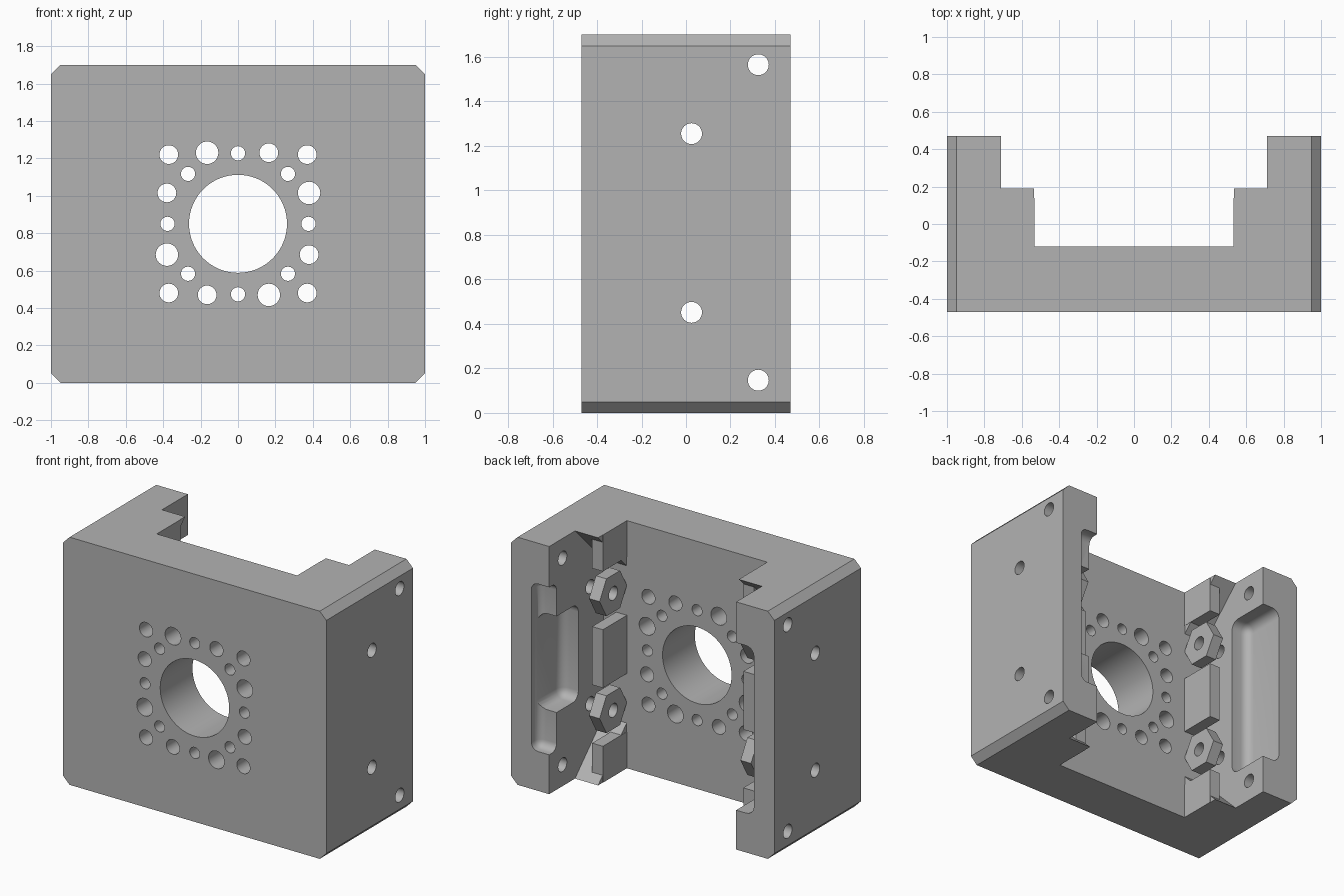
import bpy, bmesh, math
from mathutils import Matrix, Vector

cube = bpy.data.objects.get("Cube")
if cube:
    bpy.data.objects.remove(cube, do_unlink=True)

grey = bpy.data.materials.new("machined grey")
grey.use_nodes = True
grey.diffuse_color = (0.45, 0.45, 0.45, 1)
grey.node_tree.nodes["Principled BSDF"].inputs["Base Color"].default_value = (0.45, 0.45, 0.45, 1)


def finish(name, bm):
    bmesh.ops.recalc_face_normals(bm, faces=bm.faces)
    mesh = bpy.data.meshes.new(name)
    bm.to_mesh(mesh)
    bm.free()
    mesh.materials.append(grey)
    obj = bpy.data.objects.new(name, mesh)
    bpy.context.collection.objects.link(obj)
    return obj


def prism(name, points, axis, start, end, bevel=0):
    """Extrude a 2D outline along x ('X': points are y,z) or z ('Z': points are x,y)."""
    bm = bmesh.new()
    along = Vector((1, 0, 0)) if axis == 'X' else Vector((0, 0, 1))
    verts = [bm.verts.new((start, a, b) if axis == 'X' else (a, b, start)) for a, b in points]
    face = bm.faces.new(verts)
    out = bmesh.ops.extrude_face_region(bm, geom=[face])
    moved = [g for g in out["geom"] if isinstance(g, bmesh.types.BMVert)]
    bmesh.ops.translate(bm, verts=moved, vec=along * (end - start))
    if bevel:
        bmesh.ops.recalc_face_normals(bm, faces=bm.faces)
        bmesh.ops.bevel(bm, geom=bm.edges[:], offset=bevel, segments=5, profile=0.5, affect='EDGES')
    return finish(name, bm)


def rect(y0, y1, z0, z1):
    return [(y0, z0), (y1, z0), (y1, z1), (y0, z1)]


def drill(axis, centre, radius, depth, segments=32):
    bm = bmesh.new()
    turn = Matrix.Rotation(math.pi / 2, 4, 'Y' if axis == 'X' else 'X')
    bmesh.ops.create_cone(bm, cap_ends=True, segments=segments, radius1=radius, radius2=radius,
                          depth=depth, matrix=Matrix.Translation(centre) @ turn)
    return finish("drill", bm)


def cut(obj, cutters):
    for cutter in cutters:
        cutter.hide_render = True
        mod = obj.modifiers.new("cut", 'BOOLEAN')
        mod.operation, mod.solver, mod.object = 'DIFFERENCE', 'EXACT', cutter
    bpy.context.view_layer.update()
    graph = bpy.context.evaluated_depsgraph_get()
    mesh = bpy.data.meshes.new_from_object(obj.evaluated_get(graph))
    obj.modifiers.clear()
    obj.data = mesh
    for cutter in cutters:
        bpy.data.objects.remove(cutter, do_unlink=True)


def smooth(obj):
    bpy.ops.object.select_all(action='DESELECT')
    obj.select_set(True)
    bpy.context.view_layer.objects.active = obj
    bpy.ops.object.shade_smooth_by_angle(angle=math.radians(30))


HEIGHT, MID, BACK = 1.7, 0.85, 0.47
WALL, FLANGE, INNER, PAD = -0.12, 0.71, 0.535, 0.615

# U-shaped bracket body
half = [(1, -BACK), (1, BACK), (FLANGE, BACK), (FLANGE, 0.19), (INNER, 0.19), (INNER, WALL)]
body = prism("bracket_body", half + [(-x, y) for x, y in reversed(half)], 'Z', 0, HEIGHT)
cutters = []

# Chamfered long corners
for sx in (1, -1):
    for z, s in ((0, 1), (HEIGHT, -1)):
        bm = bmesh.new()
        bmesh.ops.create_cube(bm, size=1, matrix=Matrix.Translation((sx, 0, z))
                              @ Matrix.Rotation(math.pi / 4, 4, 'Y')
                              @ Matrix.Diagonal((0.0707, 2, 0.0707, 1)))
        cutters.append(finish("chamfer", bm))

# Inner recess with sloping ends on both side walls
recess = [(0.24, -0.05), (0.3, -0.05), (0.3, 1.75), (0.24, 1.75), (WALL, 1.39), (WALL, 0.31)]
for sx in (1, -1):
    cutters.append(prism("recess", recess, 'X', sx * 0.45, sx * FLANGE))

# Rounded pockets in the rear flanges
cutters.append(prism("pocket", rect(0.153, 0.7, 0.27, 1.42), 'X', -0.45, -0.845, 0.06))
cutters.append(prism("pocket", rect(0.39, 0.7, 0.27, 1.42), 'X', 0.45, 0.845, 0.05))
cutters.append(prism("pocket", rect(0.153, 0.7, 0.53, 1.19), 'X', 0.45, 0.84, 0.06))

# Central bore and the hole pattern, repeated each quarter turn
front_y = -0.3
cutters.append(drill('Y', (0, front_y, MID), 0.262, 0.8, 64))
pattern = [(0.37, 0.37, 0.05), (0, 0.377, 0.038), (0.267, 0.267, 0.038),
           (-0.165, 0.38, 0.06), (0.165, 0.38, 0.05)]
for quarter in range(4):
    c, s = math.cos(quarter * math.pi / 2), math.sin(quarter * math.pi / 2)
    for x, z, r in pattern:
        cutters.append(drill('Y', (c * x - s * z, front_y, MID + s * x + c * z), r, 0.8))

# Side bolt holes
NUT_Y, NUT_Z = 0.025, (0.452, 1.255)
for y, z in [(0.325, 0.147), (0.325, 1.565)] + [(NUT_Y, z) for z in NUT_Z]:
    cutters.append(drill('X', (0, y, z), 0.047, 2.4))
cut(body, cutters)
smooth(body)

# Raised pads and hexagonal nuts on the inner faces
for sx, side in ((1, "left"), (-1, "right")):
    for label, z0, z1 in (("lower", 0, 0.25), ("middle", 0.65, 1.05), ("upper", 1.45, HEIGHT)):
        prism(f"{side}_{label}_pad", rect(WALL - 0.01, 0.14, z0, z1), 'X',
              sx * (INNER - 0.002), sx * PAD)
    for label, z in zip(("lower", "upper"), NUT_Z):
        ring = [(NUT_Y + 0.148 * math.cos(k * math.pi / 3), z + 0.148 * math.sin(k * math.pi / 3))
                for k in range(6)]
        nut = prism(f"{side}_{label}_hex_nut", ring, 'X', sx * INNER, sx * PAD)
        cut(nut, [drill('X', (sx * 0.575, NUT_Y, z), 0.047, 0.3)])
        smooth(nut)
